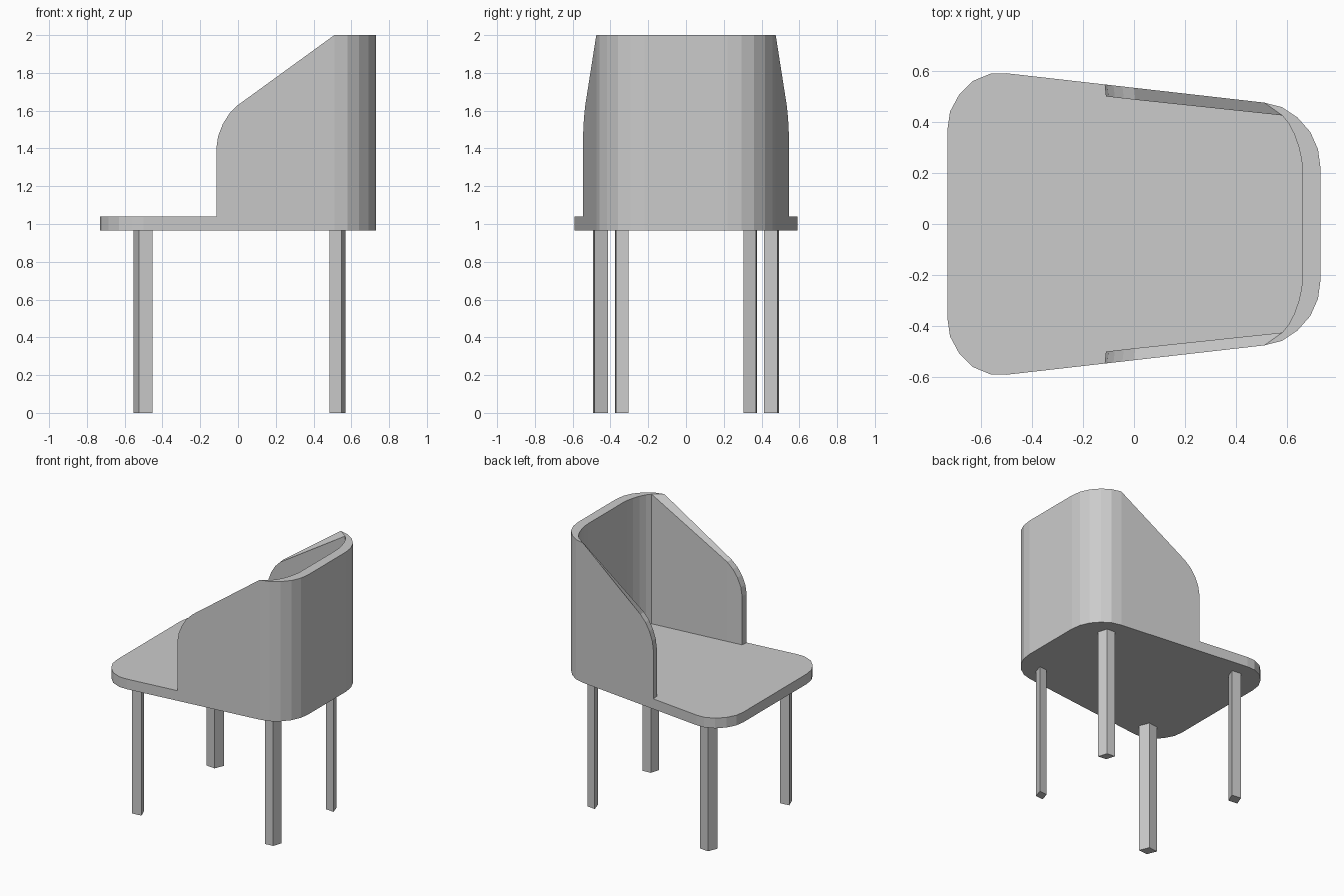
import bpy, bmesh

if "Cube" in bpy.data.objects:
    bpy.data.objects.remove(bpy.data.objects["Cube"])

SEAT_BOTTOM, SEAT_TOP, TOP = 0.965, 1.04, 2.0


def make_object(name, bm):
    bmesh.ops.recalc_face_normals(bm, faces=bm.faces)
    mesh = bpy.data.meshes.new(name)
    bm.to_mesh(mesh)
    bm.free()
    obj = bpy.data.objects.new(name, mesh)
    bpy.context.collection.objects.link(obj)
    return obj


def prism(name, outline, z0, z1):
    """Extrude a flat outline from z0 up to z1."""
    bm = bmesh.new()
    base = bm.faces.new([bm.verts.new((x, y, z0)) for x, y in outline])
    side = bmesh.ops.extrude_face_region(bm, geom=[base], use_keep_orig=True)
    top = [v for v in side["geom"] if isinstance(v, bmesh.types.BMVert)]
    bmesh.ops.translate(bm, verts=top, vec=(0, 0, z1 - z0))
    return make_object(name, bm)


def side_y(x):
    """Tapering side line of the seat."""
    return 0.59 - 0.1139 * (x + 0.5)


# Seat: wide rounded front corners tapering to a narrower rounded back
back_corner = [(0.51, 0.475), (0.58, 0.457), (0.64, 0.417),
               (0.69, 0.36), (0.72, 0.293), (0.73, 0.22)]
half = [(-0.73, 0.37), (-0.72, 0.44), (-0.685, 0.505), (-0.63, 0.56),
        (-0.56, 0.589), (-0.5, 0.59)] + back_corner
prism("seat", half + [(x, -y) for x, y in reversed(half)], SEAT_BOTTOM, SEAT_TOP)

# Wraparound backrest: stations of (outer point, inner point, top height)
arm_profile = [(-0.115, 1.40), (-0.105, 1.466), (-0.08, 1.53),
               (-0.045, 1.585), (0.0, 1.63)]
stations = [((x, side_y(x)), (x + 0.005, side_y(x) - 0.047), z)
            for x, z in arm_profile]
inner_corner = [(0.58, 0.425), (0.605, 0.394), (0.628, 0.35),
                (0.645, 0.30), (0.656, 0.25), (0.66, 0.20)]
stations += [(o, i, TOP) for o, i in zip(back_corner, inner_corner)]
stations += [((o[0], -o[1]), (i[0], -i[1]), z) for o, i, z in reversed(stations)]

bm = bmesh.new()
rings = [[bm.verts.new((*o, SEAT_TOP)), bm.verts.new((*o, z)),
          bm.verts.new((*i, z)), bm.verts.new((*i, SEAT_TOP))]
         for o, i, z in stations]
for a, b in zip(rings, rings[1:]):
    for k in range(4):
        n = (k + 1) % 4
        bm.faces.new((a[k], a[n], b[n], b[k]))
bm.faces.new(rings[0])
bm.faces.new(rings[-1])
make_object("backrest", bm)

# Legs: slightly skewed four-sided posts following the seat taper
front_leg = [(-0.524, 0.492), (-0.452, 0.484), (-0.481, 0.412), (-0.553, 0.420)]
back_leg = [(0.484, 0.377), (0.548, 0.371), (0.569, 0.304), (0.505, 0.310)]
for name, outline in (("front_leg", front_leg), ("back_leg", back_leg)):
    for side, s in (("left", 1), ("right", -1)):
        prism(f"{name}_{side}", [(x, s * y) for x, y in outline], 0, SEAT_BOTTOM)
